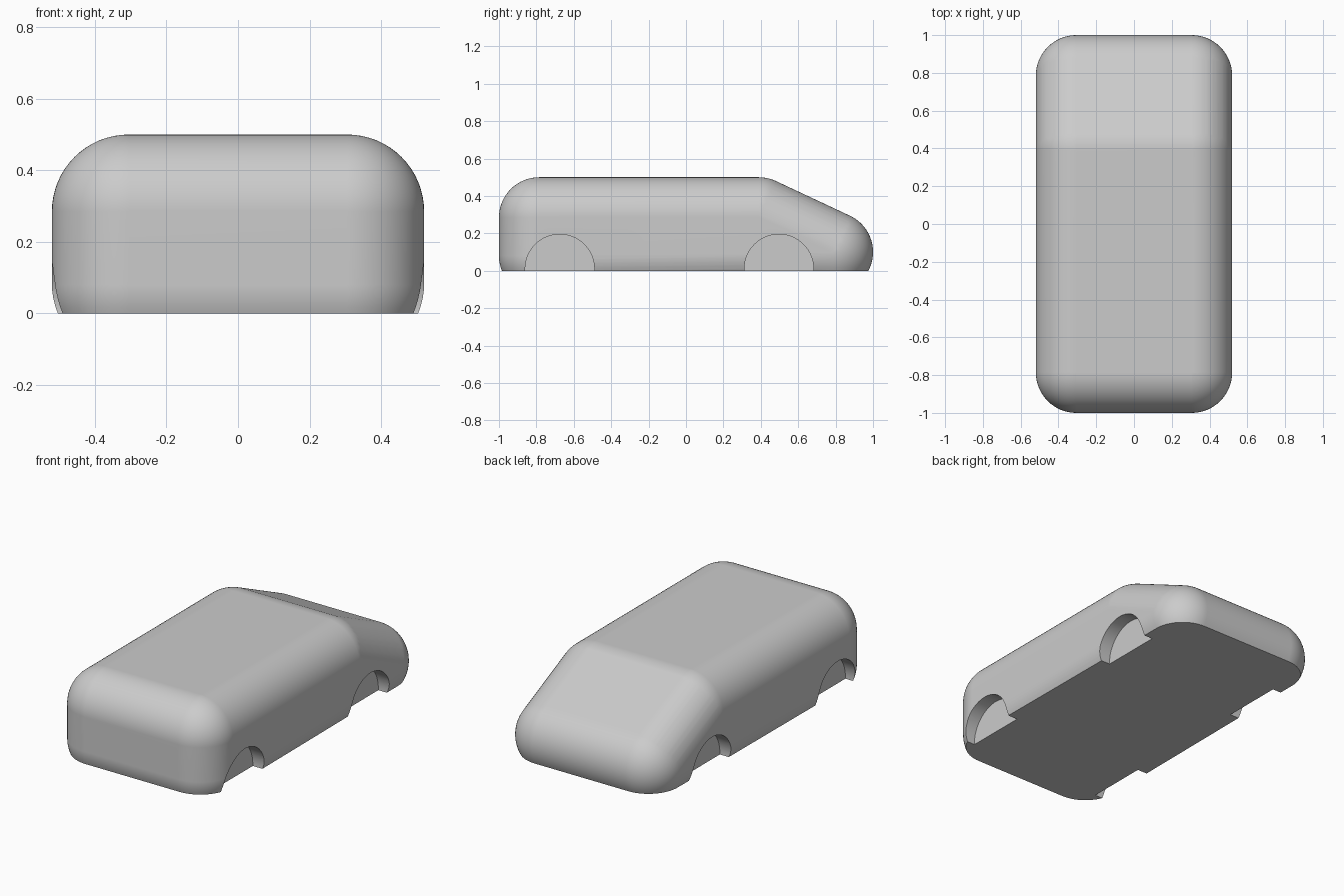
import bpy, bmesh, math
from mathutils import Matrix, Vector

cube = bpy.data.objects.get("Cube")
if cube:
    bpy.data.objects.remove(cube, do_unlink=True)

RADIUS = 0.215          # rounding of every body edge
HALF_WIDTH = 0.52
ARCH_RADIUS = 0.185
ARCH_INNER = 0.44       # x of the arch back wall
ARCH_DEPTH = 0.2

paint = bpy.data.materials.new("light grey")
paint.use_nodes = True
grey = (0.6, 0.6, 0.6, 1)
paint.diffuse_color = grey
paint.node_tree.nodes["Principled BSDF"].inputs["Base Color"].default_value = grey


def make_object(name, bm):
    mesh = bpy.data.meshes.new(name)
    bm.normal_update()
    bm.to_mesh(mesh)
    bm.free()
    mesh.materials.append(paint)
    obj = bpy.data.objects.new(name, mesh)
    bpy.context.collection.objects.link(obj)
    return obj


# Body: hull around balls at the corners of the side profile
profile = [(-0.785, 0.08), (-0.785, 0.285), (0.39, 0.285), (0.785, 0.10)]
bm = bmesh.new()
for side in (-1, 1):
    for y, z in profile:
        centre = Vector((side * (HALF_WIDTH - RADIUS), y, z))
        bmesh.ops.create_uvsphere(bm, u_segments=64, v_segments=32, radius=RADIUS,
                                  matrix=Matrix.Translation(centre))
shell = bmesh.ops.convex_hull(bm, input=bm.verts[:])
bmesh.ops.delete(bm, geom=[f for f in bm.faces if f not in set(shell["geom"])],
                 context='FACES_ONLY')
bmesh.ops.delete(bm, geom=[e for e in bm.edges if not e.link_faces], context='EDGES')
bmesh.ops.delete(bm, geom=[v for v in bm.verts if not v.link_faces], context='VERTS')

# Flat floor at ground level
cut = bmesh.ops.bisect_plane(bm, geom=bm.verts[:] + bm.edges[:] + bm.faces[:],
                             plane_co=(0, 0, 0), plane_no=(0, 0, 1), clear_inner=True)
rim = [e for e in cut["geom_cut"] if isinstance(e, bmesh.types.BMEdge)]
bmesh.ops.edgeloop_fill(bm, edges=rim)
bmesh.ops.dissolve_limit(bm, angle_limit=math.radians(0.2), verts=bm.verts[:],
                         edges=bm.edges[:])
bmesh.ops.recalc_face_normals(bm, faces=bm.faces[:])
body = make_object("car_body", bm)

# Wheel arches: shallow round recesses on both sides
bm = bmesh.new()
for side in (-1, 1):
    for y in (-0.675, 0.497):
        place = (Matrix.Translation((side * (ARCH_INNER + ARCH_DEPTH / 2), y, 0.01))
                 @ Matrix.Rotation(math.pi / 2, 4, 'Y'))
        bmesh.ops.create_cone(bm, cap_ends=True, segments=64, radius1=ARCH_RADIUS,
                              radius2=ARCH_RADIUS, depth=ARCH_DEPTH, matrix=place)
cutter = make_object("wheel_arch_cutter", bm)
cutter.hide_render = True

bpy.ops.object.select_all(action='DESELECT')
body.select_set(True)
bpy.context.view_layer.objects.active = body
arches = body.modifiers.new("wheel_arches", 'BOOLEAN')
arches.operation = 'DIFFERENCE'
arches.solver = 'EXACT'
arches.object = cutter
bpy.ops.object.modifier_apply(modifier=arches.name)
bpy.data.objects.remove(cutter, do_unlink=True)

# Smooth shading with crisp floor and arch edges
bpy.ops.object.shade_smooth_by_angle(angle=math.radians(30))
weighted = body.modifiers.new("weighted_normals", 'WEIGHTED_NORMAL')
weighted.keep_sharp = True
